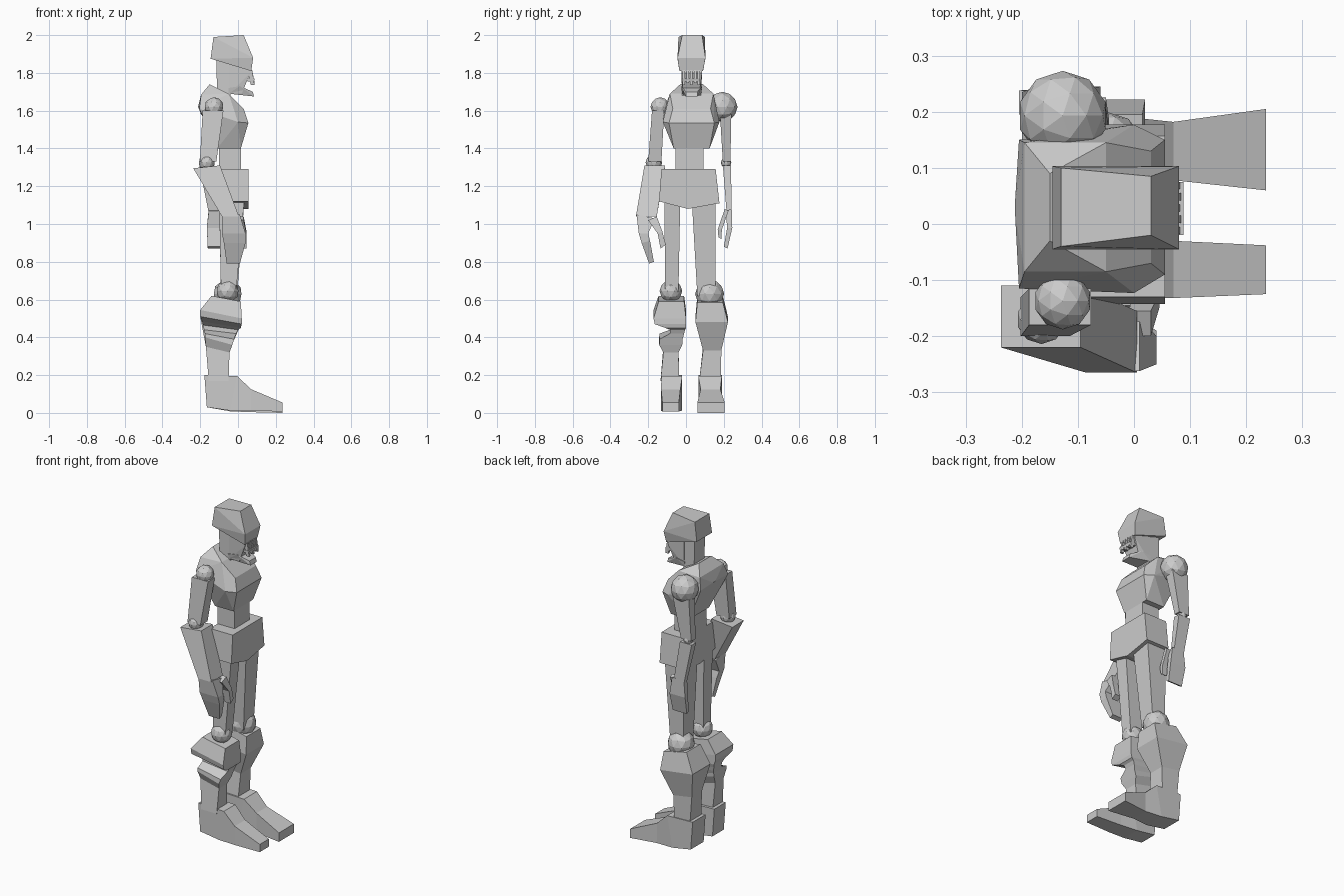
import bpy, bmesh
from mathutils import Vector

grey = bpy.data.materials.new("light_grey")
grey.diffuse_color = (0.6, 0.6, 0.6, 1)


def finish(bm, name):
    bmesh.ops.recalc_face_normals(bm, faces=bm.faces)
    me = bpy.data.meshes.new(name)
    bm.to_mesh(me)
    bm.free()
    me.materials.append(grey)
    ob = bpy.data.objects.new(name, me)
    bpy.context.collection.objects.link(ob)
    return ob


def bridge(name, rings):
    """Closed skin through a chain of equal-sized point rings."""
    bm = bmesh.new()
    vs = [[bm.verts.new(p) for p in r] for r in rings]
    for a, b in zip(vs, vs[1:]):
        n = len(a)
        for i in range(n):
            bm.faces.new((a[i], a[(i + 1) % n], b[(i + 1) % n], b[i]))
    bm.faces.new(vs[0])
    bm.faces.new(vs[-1])
    return finish(bm, name)


def limb(name, *rings):
    """Rings are x back, x front, y0, y1, z back, z front."""
    return bridge(name, [[(a, c, zb), (b, c, zf), (b, d, zf), (a, d, zb)]
                         for a, b, c, d, zb, zf in rings])


def curl(name, *rings):
    """Rings are x0, x1, y outer, y inner, z outer, z inner."""
    return bridge(name, [[(a, c, zo), (b, c, zo), (b, d, zi), (a, d, zi)]
                         for a, b, c, d, zo, zi in rings])


def foot(name, *rings):
    """Rings along x are x bottom, x top, y0, y1, z0, z1."""
    return bridge(name, [[(xb, c, z0), (xb, d, z0), (xt, d, z1), (xt, c, z1)]
                         for xb, xt, c, d, z0, z1 in rings])


def hull(name, rows):
    """Convex part from left/right point pairs: x, y0, y1, z."""
    bm = bmesh.new()
    for x, y0, y1, z in rows:
        bm.verts.new((x, y0, z))
        bm.verts.new((x, y1, z))
    bmesh.ops.convex_hull(bm, input=bm.verts)
    bmesh.ops.dissolve_limit(bm, angle_limit=0.03, verts=bm.verts, edges=bm.edges)
    return finish(bm, name)


def ball(name, loc, r):
    bm = bmesh.new()
    bmesh.ops.create_icosphere(bm, subdivisions=2, radius=r)
    bmesh.ops.translate(bm, vec=Vector(loc), verts=bm.verts)
    return finish(bm, name)


# Head: helmet-like cranium, face, jaw and small teeth
hull("cranium", [(-.13, -.04, .10, 1.99), (.03, -.02, .085, 2.0),
                 (.08, -.045, .103, 1.88), (.07, -.035, .09, 1.81),
                 (-.145, -.045, .103, 1.875)])
limb("neck", (-.11, -.04, -.02, .08, 1.66, 1.66), (-.115, -.035, -.02, .08, 1.88, 1.86))
hull("face", [(-.045, -.025, .085, 1.85), (.055, -.025, .085, 1.83), (.065, -.025, .085, 1.80),
              (.02, -.02, .08, 1.75), (.02, -.015, .07, 1.69), (-.045, -.02, .08, 1.69)])
hull("jaw", [(-.05, -.025, .085, 1.72), (.01, -.025, .085, 1.73), (.078, 0, .06, 1.70),
             (.085, 0, .06, 1.675), (-.05, -.02, .08, 1.69)])
for i in range(5):
    y = -.018 + i * .02
    dz = .012 * (i % 2)
    limb("upper_tooth", (.068, .088, y, y + .013, 1.735 + dz, 1.735 + dz),
         (.05, .075, y, y + .013, 1.815, 1.815))
limb("tooth_bar", (.05, .085, -.02, .075, 1.755, 1.755), (.05, .088, -.02, .075, 1.77, 1.77))

# Torso, waist and pelvis
hull("chest", [(-.15, -.03, .09, 1.74), (-.05, -.085, .145, 1.69), (-.195, -.085, .145, 1.685),
               (-.205, -.115, .15, 1.61), (-.212, .02, .04, 1.62), (0, -.123, .177, 1.54),
               (.03, -.07, .13, 1.61), (.055, -.09, .15, 1.535), (.015, -.065, .125, 1.40),
               (-.11, -.065, .125, 1.40)])
limb("waist", (-.1, .015, -.055, .092, 1.26, 1.26), (-.1, .015, -.055, .092, 1.42, 1.42))
bridge("pelvis", [[(x, -.13, 1.29), (x, .02, 1.29), (x, .157, 1.29),
                   (x, .177, 1.11), (x, .01, 1.08), (x, -.143, 1.12)] for x in (-.1, .055)])

# Legs: right side is -y
limb("right_thigh", (-.09, -.01, -.11, -.04, .64, .64), (-.10, .035, -.115, -.03, 1.14, 1.14))
limb("left_thigh", (-.09, -.005, .06, .157, .62, .62), (-.10, .035, .03, .157, 1.14, 1.14))
ball("right_knee", (-.055, -.08, .645), .06)
ball("left_knee", (-.055, .125, .63), .077)
limb("right_shin", (-.155, -.05, -.135, -.035, .17, .17), (-.17, -.045, -.12, -.04, .35, .32),
     (-.175, -.03, -.142, -.02, .40, .36), (-.175, -.02, -.14, -.018, .42, .39),
     (-.18, -.01, -.085, -.01, .44, .42), (-.185, 0, -.085, -.005, .465, .44),
     (-.19, .015, -.11, 0, .485, .45), (-.2, .02, -.165, 0, .51, .47),
     (-.2, .02, -.172, 0, .545, .50), (-.14, .015, -.145, -.01, .62, .59))
limb("left_shin", (-.155, -.05, .07, .185, .17, .17), (-.17, -.045, .09, .187, .35, .33),
     (-.2, .02, .05, .222, .51, .48), (-.14, .015, .06, .195, .62, .585))
foot("right_foot", (-.165, -.178, -.13, -.02, .03, .2), (-.04, -.005, -.13, -.02, .012, .195),
     (.07, .07, -.132, -.03, .01, .125), (.235, .235, -.125, -.038, .008, .055))
foot("left_foot", (-.165, -.178, .065, .19, .03, .2), (-.04, -.005, .065, .19, .008, .195),
     (.07, .07, .078, .182, .004, .125), (.235, .235, .06, .205, 0, .055))

# Right arm
ball("right_shoulder", (-.127, -.137, 1.62), .051)
limb("right_upper_arm", (-.202, -.115, -.2, -.13, 1.33, 1.33), (-.187, -.077, -.18, -.115, 1.6, 1.6))
ball("right_elbow", (-.165, -.17, 1.325), .044)
limb("right_forearm", (-.085, .005, -.265, -.155, 1.04, 1.04), (-.237, -.095, -.22, -.11, 1.295, 1.31))
curl("right_hand", (-.085, .01, -.262, -.165, 1.05, 1.03), (-.085, .04, -.25, -.2, .95, .95),
     (-.075, .04, -.235, -.19, .90, .91), (-.06, .01, -.195, -.17, .79, .80))
curl("right_thumb", (-.01, .03, -.2, -.155, 1.02, 1.04), (0, .045, -.15, -.125, .95, .96),
     (.005, .045, -.135, -.107, .87, .89))

# Left arm
ball("left_shoulder", (-.127, .193, 1.62), .08)
limb("left_upper_arm", (-.2, -.13, .195, .235, 1.33, 1.33), (-.187, -.077, .18, .24, 1.58, 1.58))
ball("left_elbow", (-.165, .212, 1.325), .028)
limb("left_forearm", (-.155, -.085, .215, .242, 1.06, 1.06), (-.205, -.125, .195, .238, 1.31, 1.31))
curl("left_hand", (-.155, -.075, .242, .21, 1.08, 1.07), (-.165, -.06, .245, .218, .98, .98),
     (-.16, -.065, .22, .2, .87, .88))
curl("left_thumb", (-.09, -.05, .225, .205, 1.07, 1.08), (-.08, -.045, .19, .168, .97, .97),
     (-.08, -.05, .187, .172, .92, .93))
